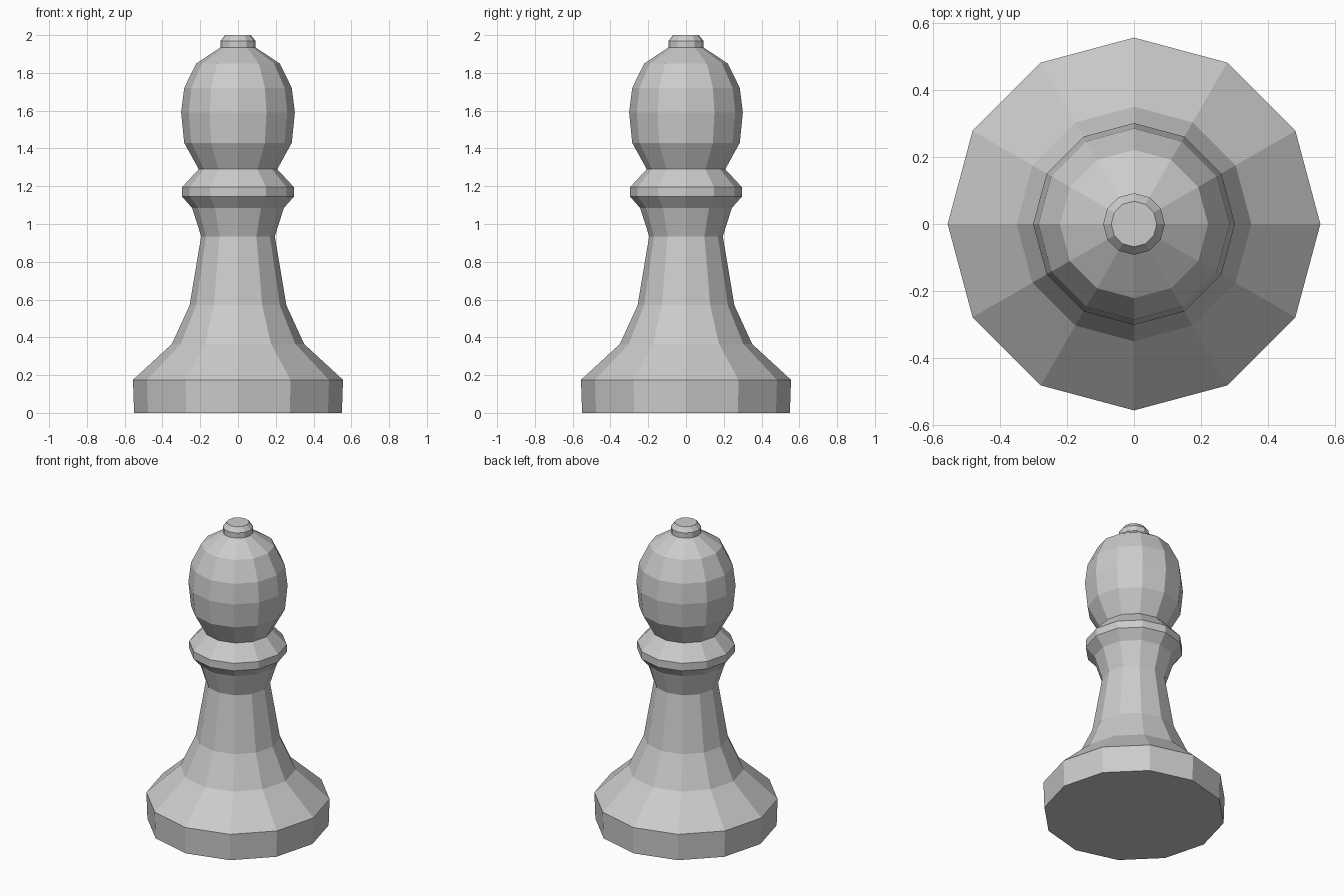
import bpy, bmesh
from math import cos, sin, tau

if "Cube" in bpy.data.objects:
    bpy.data.objects.remove(bpy.data.objects["Cube"])

SIDES = 12

# Lathe profile as (radius, height), bottom to top
PROFILE = [
    (0.55, 0.0), (0.556, 0.175),                    # foot
    (0.35, 0.365), (0.256, 0.57), (0.195, 0.935),   # flared stem
    (0.243, 1.085), (0.296, 1.145), (0.296, 1.195), # collar
    (0.208, 1.29), (0.285, 1.43), (0.301, 1.59),    # egg-shaped head
    (0.285, 1.72), (0.221, 1.85), (0.092, 1.935),
    (0.092, 1.97), (0.068, 2.0),                    # top button
]


def lathe(name, profile, sides):
    """Spin a profile around z into a closed, flat-shaded solid."""
    bm = bmesh.new()
    rings = [[bm.verts.new((r * cos(tau * i / sides), r * sin(tau * i / sides), z))
              for i in range(sides)] for r, z in profile]
    for low, high in zip(rings, rings[1:]):
        for i in range(sides):
            j = (i + 1) % sides
            bm.faces.new((low[i], low[j], high[j], high[i]))
    bm.faces.new(rings[0][::-1])
    bm.faces.new(rings[-1])
    mesh = bpy.data.meshes.new(name)
    bm.to_mesh(mesh)
    bm.free()
    obj = bpy.data.objects.new(name, mesh)
    bpy.context.collection.objects.link(obj)
    return obj


# Whole turned piece
lathe("chess_bishop", PROFILE, SIDES)
